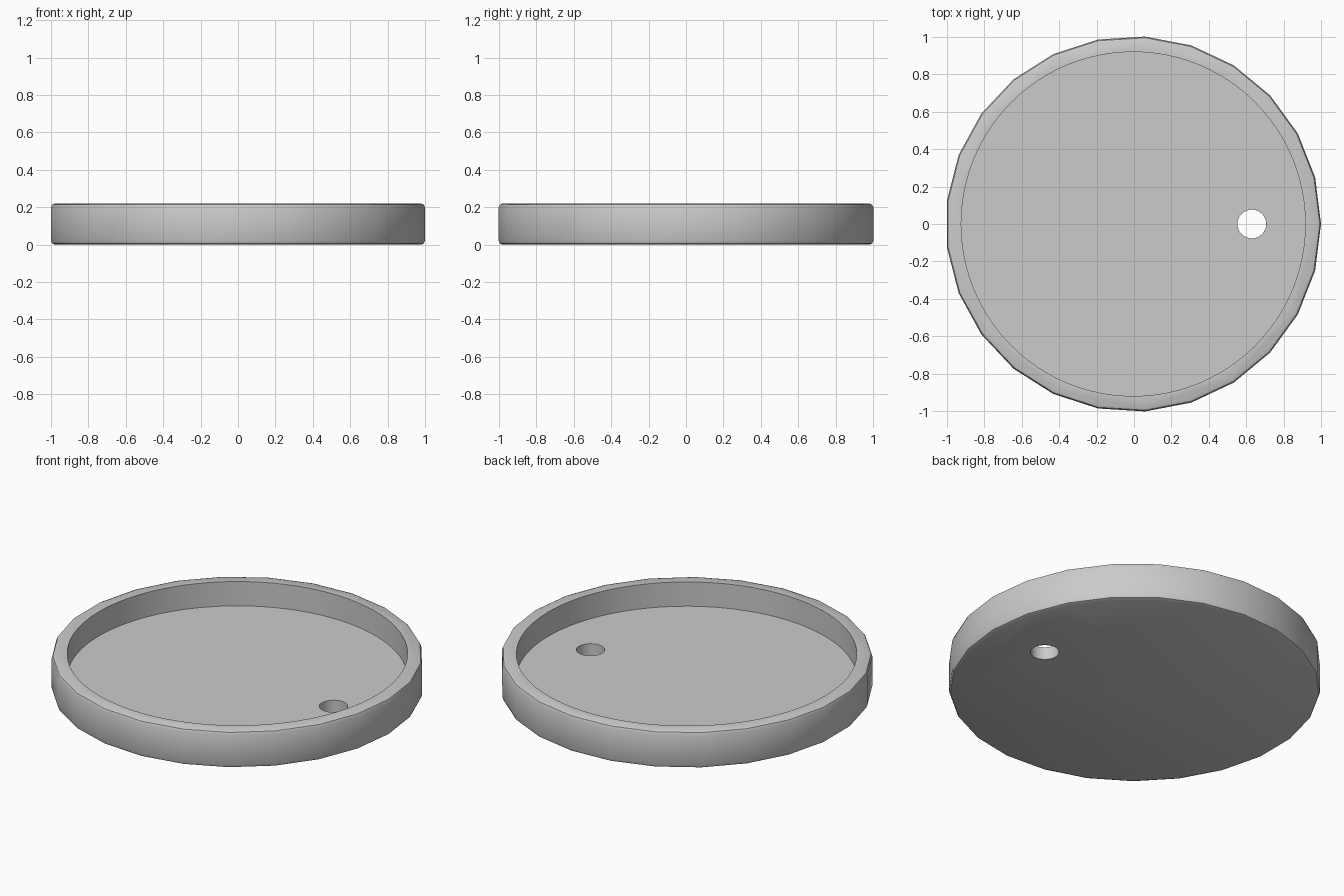
import bpy
import bmesh
from math import cos, sin, tau, radians

cube = bpy.data.objects.get("Cube")
if cube:
    bpy.data.objects.remove(cube, do_unlink=True)

CENTRE_X = -0.004
HEIGHT = 0.22
FLOOR = 0.075

grey = bpy.data.materials.new("plain grey")
grey.use_nodes = True
colour = (0.6, 0.6, 0.6, 1)
grey.diffuse_color = colour
grey.node_tree.nodes["Principled BSDF"].inputs["Base Color"].default_value = colour


def disc(name, x, radius, sides, bottom, top):
    """Upright prism with its first corner on +x."""
    bm = bmesh.new()
    ring = [bm.verts.new((x + radius * cos(tau * i / sides),
                          radius * sin(tau * i / sides), bottom))
            for i in range(sides)]
    base = bm.faces.new(ring)
    lifted = bmesh.ops.extrude_face_region(bm, geom=[base])["geom"]
    for v in lifted:
        if isinstance(v, bmesh.types.BMVert):
            v.co.z = top
    bmesh.ops.recalc_face_normals(bm, faces=bm.faces)
    mesh = bpy.data.meshes.new(name)
    bm.to_mesh(mesh)
    bm.free()
    mesh.materials.append(grey)
    obj = bpy.data.objects.new(name, mesh)
    bpy.context.collection.objects.link(obj)
    return obj


# Faceted tray body with softened outer rims
tray = disc("round_tray", CENTRE_X, 1.004, 25, 0, HEIGHT)
bevel = tray.modifiers.new("rim bevel", "BEVEL")
bevel.width = 0.022
bevel.segments = 2
bevel.limit_method = "ANGLE"
bevel.angle_limit = radians(40)

# Round recess and drain hole, cut out of the body
cutters = [disc("recess_cutter", CENTRE_X, 0.92, 96, FLOOR, HEIGHT + 0.1),
           disc("hole_cutter", 0.63, 0.077, 32, -0.1, HEIGHT)]
for cutter in cutters:
    cut = tray.modifiers.new(cutter.name, "BOOLEAN")
    cut.object = cutter
    cut.operation = "DIFFERENCE"
    cut.solver = "EXACT"

# Bake the cuts, then remove the helpers
bpy.context.view_layer.objects.active = tray
tray.select_set(True)
for modifier in list(tray.modifiers):
    bpy.ops.object.modifier_apply(modifier=modifier.name)
for cutter in cutters:
    bpy.data.objects.remove(cutter, do_unlink=True)
bpy.ops.object.shade_smooth_by_angle(angle=radians(30))
